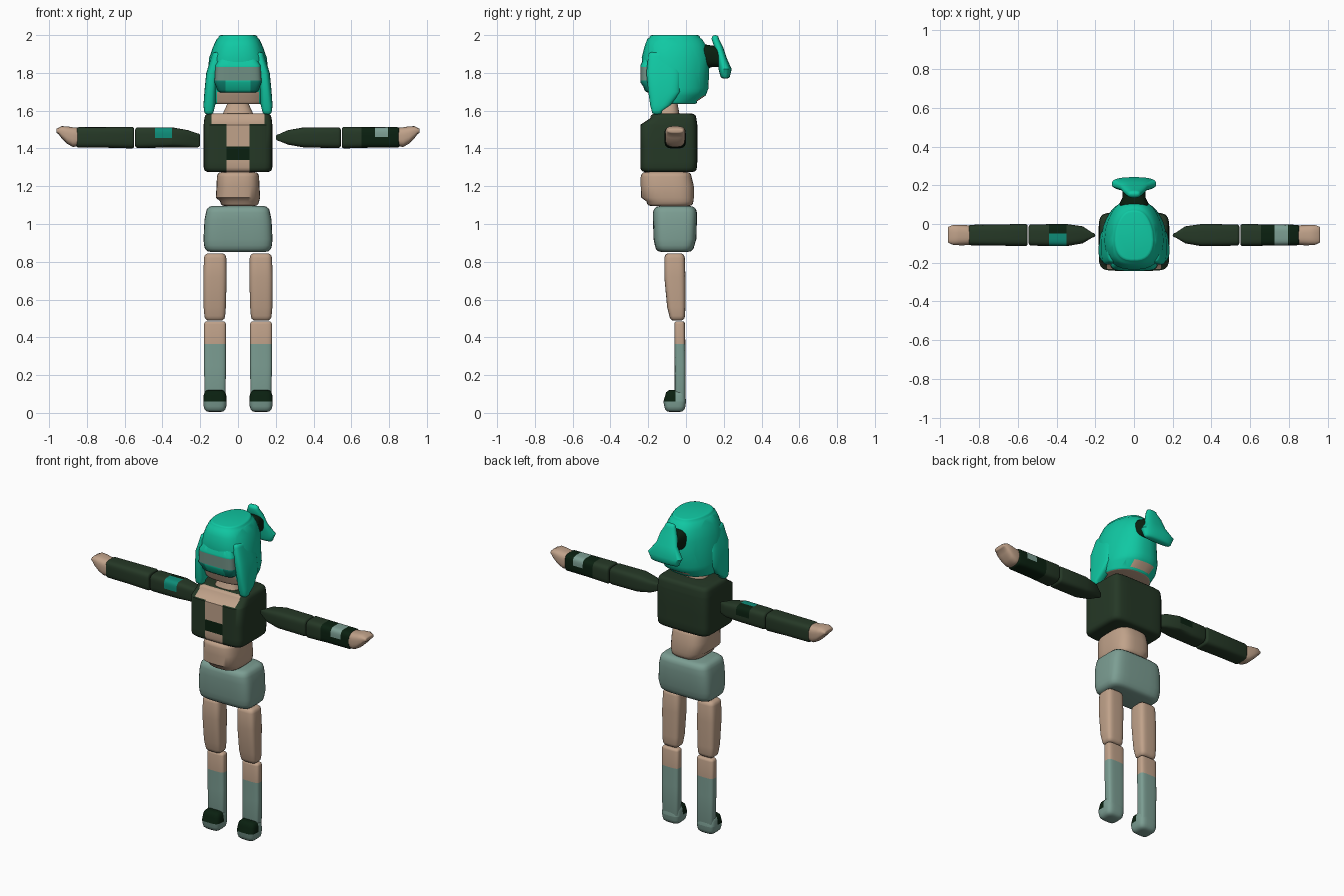
import bpy, bmesh
from math import cos, sin, pi, radians, copysign
from mathutils import Vector

cube = bpy.data.objects.get("Cube")
if cube:
    bpy.data.objects.remove(cube, do_unlink=True)


def material(name, rgb):
    """Flat material from 0-255 sRGB."""
    color = [((c / 255 + 0.055) / 1.055) ** 2.4 if c > 10 else c / 255 / 12.92 for c in rgb] + [1]
    mat = bpy.data.materials.new(name)
    mat.use_nodes = True
    mat.diffuse_color = color
    bsdf = mat.node_tree.nodes["Principled BSDF"]
    bsdf.inputs["Base Color"].default_value = color
    bsdf.inputs["Roughness"].default_value = 0.9
    return mat


MATS = {
    "teal": material("hair teal", (16, 200, 163)),
    "deep_teal": material("deep teal", (14, 140, 120)),
    "skin": material("skin", (192, 162, 138)),
    "jacket": material("jacket green", (37, 56, 38)),
    "dark": material("dark green", (10, 32, 16)),
    "sage": material("sage", (124, 158, 147)),
    "grey": material("grey band", (112, 144, 132)),
}
NAMES = list(MATS)
AXES = {"x": 0, "y": 1, "z": 2}


def loft(name, sections, rule, axis="z", power=4, rounding=0.03, side=1, taper=0, cuts=(), count=32):
    """Rounded-box rings (t, u0, u1, v0, v1) joined along an axis, cut on planes, coloured by rule(centre, normal)."""
    first, last = sections[0], sections[-1]
    r = rounding

    def shrink(s, t, d):
        t_, a, b, c, e = s
        d1, d2 = min(d, (b - a) * 0.45), min(d, (e - c) * 0.45)
        return (t, a + d1, b - d1, c + d2, e - d2)

    steps = ((0, 1), (0.12, 0.5), (0.45, 0.15), (1, 0))
    rings = [shrink(first, first[0] + r * h, r * d) for h, d in steps]
    rings += list(sections[1:-1])
    rings += [shrink(last, last[0] - r * h, r * d) for h, d in reversed(steps)]

    bm = bmesh.new()
    loops = []
    for t, u0, u1, v0, v1 in rings:
        loop = []
        for i in range(count):
            a = 2 * pi * (i + 0.5) / count
            cu, cv = [copysign(abs(f(a)) ** (2 / power), f(a)) for f in (cos, sin)]
            u = (u0 + u1) / 2 + (u1 - u0) / 2 * cu * (1 - taper * max(0, cv))
            v = (v0 + v1) / 2 + (v1 - v0) / 2 * cv
            co = {"z": (u, v, t), "x": (t, u, v), "y": (u, t, v)}[axis]
            loop.append(bm.verts.new(co))
        loops.append(loop)
    for a, b in zip(loops, loops[1:]):
        for i in range(count):
            j = (i + 1) % count
            bm.faces.new((a[i], a[j], b[j], b[i]))
    bm.faces.new(loops[0])
    bm.faces.new(loops[-1])
    bmesh.ops.recalc_face_normals(bm, faces=bm.faces)

    # cut clean colour borders
    for ax, value in cuts:
        no = Vector((0, 0, 0))
        no[AXES[ax]] = 1
        geom = bm.verts[:] + bm.edges[:] + bm.faces[:]
        bmesh.ops.bisect_plane(bm, geom=geom, plane_co=no * value, plane_no=no)
    bm.normal_update()
    for f in bm.faces:
        key = rule if isinstance(rule, str) else rule(f.calc_center_median(), f.normal)
        f.material_index = NAMES.index(key)
    for v in bm.verts:
        v.co.x *= side
    bmesh.ops.recalc_face_normals(bm, faces=bm.faces)

    # keep only the materials this part uses
    used = sorted({f.material_index for f in bm.faces})
    for f in bm.faces:
        f.material_index = used.index(f.material_index)
    mesh = bpy.data.meshes.new(name)
    bm.to_mesh(mesh)
    bm.free()
    for k in used:
        mesh.materials.append(MATS[NAMES[k]])
    obj = bpy.data.objects.new(name, mesh)
    bpy.context.collection.objects.link(obj)
    bpy.ops.object.select_all(action="DESELECT")
    obj.select_set(True)
    bpy.context.view_layer.objects.active = obj
    bpy.ops.object.shade_smooth_by_angle(angle=radians(50))
    return obj


# hair, with the chin and underside of the head in skin
def hair_rule(c, n):
    chin = c.z < 1.7 and abs(c.x) < 0.11 and c.y < -0.08
    return "skin" if chin or n.z < -0.8 else "teal"


loft("hair", [(1.635, -.155, .155, -.18, .06), (1.68, -.165, .165, -.195, .105),
              (1.72, -.168, .168, -.205, .12), (1.8, -.162, .162, -.225, .122),
              (1.88, -.153, .153, -.235, .128), (1.94, -.132, .132, -.22, .11),
              (1.98, -.112, .112, -.205, .085), (2.0, -.105, .105, -.195, .075)],
     hair_rule, power=2.7, rounding=0.015, taper=0.25,
     cuts=[("z", 1.7), ("x", -.11), ("x", .11)])


# face block under the fringe, banded by height
def face_rule(c, n):
    if 1.76 < c.z < 1.83 and c.y < -0.195:
        return "grey"
    if c.z < 1.76 and abs(c.x) > 0.065:
        return "deep_teal"
    return "teal"


loft("face", [(1.695, -.115, .115, -.225, -.1), (1.75, -.125, .125, -.242, -.1),
              (1.84, -.12, .12, -.242, -.1), (1.91, -.095, .095, -.22, -.1)],
     face_rule, power=5, cuts=[("z", 1.76), ("z", 1.83), ("y", -.195), ("x", -.065), ("x", .065)])

# bow at the back of the head
loft("bow_tie", [(.09, -.075, .075, 1.82, 1.95), (.135, -.06, .06, 1.83, 1.945),
                 (.185, -.06, .06, 1.83, 1.94)], "dark", axis="y", power=3, rounding=.015)
loft("bow", [(1.77, -.1, .1, .18, .235), (1.82, -.115, .115, .172, .242),
             (1.88, -.07, .07, .165, .215), (1.94, -.055, .055, .148, .195),
             (2.0, -.035, .035, .135, .175)], "teal", power=2.6, rounding=.02)


# neck and jacket with open front
def jacket_rule(c, n):
    if c.y > -0.13 or n.y > -0.2:
        return "jacket"
    if c.z > 1.53:
        return "skin" if abs(c.x) < 0.14 else "jacket"
    if abs(c.x) < 0.06:
        return "dark" if 1.34 < c.z < 1.41 else "skin"
    return "jacket"


loft("neck", [(1.54, -.09, .09, -.17, -.03), (1.585, -.08, .08, -.15, -.035),
              (1.65, -.055, .055, -.135, -.045)], "skin", power=2.6, rounding=.01)
loft("jacket", [(1.275, -.182, .182, -.242, .058), (1.33, -.182, .182, -.242, .06),
                (1.525, -.182, .182, -.242, .06), (1.585, -.178, .178, -.19, .055)],
     jacket_rule, power=7, rounding=.025,
     cuts=[("z", 1.34), ("z", 1.41), ("z", 1.53)] + [("x", s * w) for s in (-1, 1) for w in (.06, .14)])

# waist and skirt
loft("waist", [(1.095, -.095, .112, -.21, .04), (1.14, -.118, .118, -.238, .042),
               (1.2, -.114, .114, -.24, .042), (1.275, -.112, .112, -.24, .03)],
     "skin", power=3.2, rounding=.025)
loft("skirt", [(.852, -.18, .18, -.165, .045), (.92, -.183, .183, -.172, .055),
               (1.02, -.178, .178, -.175, .058), (1.095, -.17, .17, -.175, .058)],
     "sage", power=5, rounding=.035)

# legs
for label, side in (("left", 1), ("right", -1)):
    loft(f"{label}_thigh", [(.488, .068, .178, -.088, -.005), (.56, .064, .182, -.1, -.003),
                            (.72, .06, .184, -.115, -.003), (.845, .062, .18, -.115, -.006)],
         "skin", side=side, rounding=.025)
    loft(f"{label}_shin", [(.04, .066, .176, -.06, -.002), (.25, .064, .18, -.06, -.002),
                           (.485, .064, .18, -.062, -.005)],
         lambda c, n: "skin" if c.z > 0.365 else "sage", side=side, rounding=.015, cuts=[("z", .365)])
    loft(f"{label}_shoe", [(.005, .062, .182, -.115, -.003), (.06, .06, .184, -.12, 0),
                           (.122, .062, .182, -.11, -.003)],
         lambda c, n: "dark" if c.z > 0.06 and c.y < -0.055 else "sage",
         side=side, rounding=.03, cuts=[("z", .06), ("y", -.055)])


# arms: patch on the right upper sleeve, banded left cuff
def upper_patch(c, n):
    if 0.35 < c.x < 0.44 and c.z > 1.455:
        return "deep_teal" if c.y < -0.05 else "dark"
    return "jacket"


def cuff_patch(c, n):
    if not 0.655 < c.x:
        return "jacket"
    return "sage" if 0.725 < c.x < 0.795 and c.z > 1.46 else "dark"


for label, side in (("left", 1), ("right", -1)):
    left = side == 1
    low, high = (1.44, 1.475) if left else (1.405, 1.48)
    loft(f"{label}_upper_arm", [(.2, -.07, -.045, low, high), (.265, -.1, -.012, min(low, 1.42), 1.497),
                                (.35, -.115, 0, 1.405, 1.512), (.545, -.112, -.002, 1.402, 1.512)],
         "jacket" if left else upper_patch, axis="x", side=side, rounding=.015,
         cuts=[] if left else [("x", .35), ("x", .44), ("z", 1.455), ("y", -.05)])
    loft(f"{label}_forearm", [(.55, -.114, 0, 1.4, 1.514), (.7, -.112, -.002, 1.404, 1.513),
                              (.855, -.11, -.004, 1.404, 1.513)],
         cuff_patch if left else "jacket", axis="x", side=side, rounding=.012,
         cuts=[("x", .655), ("x", .725), ("x", .795), ("z", 1.46)] if left else [])
    loft(f"{label}_hand", [(.84, -.108, -.008, 1.41, 1.51), (.875, -.11, -.005, 1.408, 1.512),
                           (.905, -.11, -.004, 1.425, 1.517), (.935, -.108, -.005, 1.455, 1.518),
                           (.962, -.1, -.012, 1.478, 1.508)],
         "skin", axis="x", side=side, power=3, rounding=.01)

    # long side lock of hair
    loft(f"{label}_hair_lock", [(1.58, .128, .18, -.182, -.125), (1.63, .12, .183, -.19, -.08),
                                (1.7, .115, .178, -.2, -.03), (1.8, .105, .168, -.21, -.03),
                                (1.91, .08, .14, -.2, -.05)],
         "teal", side=side, power=3, rounding=.02)
